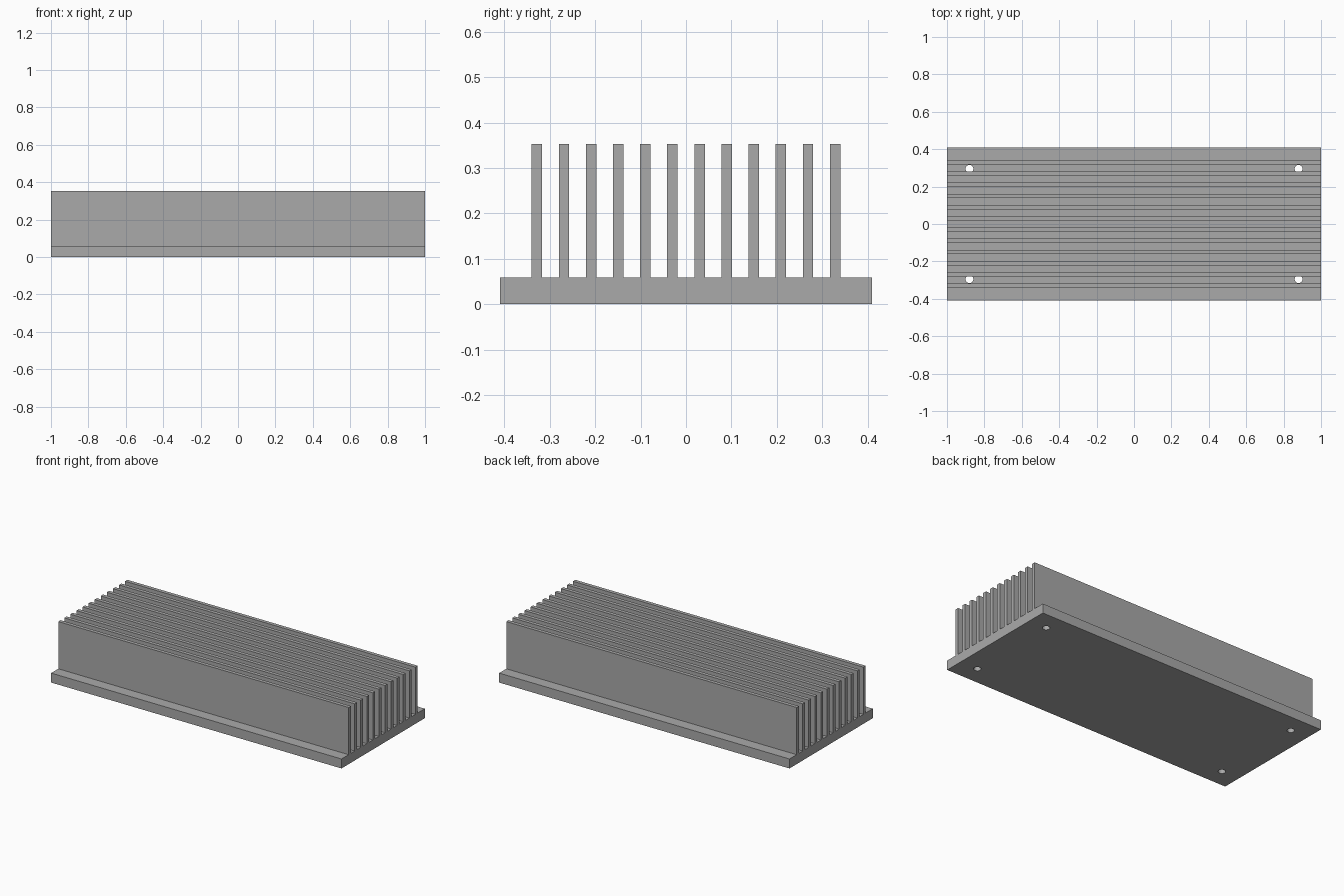
import bpy

LENGTH, DEPTH = 2.0, 0.82
BASE_TOP, FIN_TOP = 0.059, 0.353
FIN_COUNT, FIN_WIDTH, FIN_SPAN = 12, 0.023, 0.657
HOLE_X, HOLE_Y, HOLE_RADIUS = 0.88, 0.295, 0.021

cube = bpy.data.objects.get("Cube")
if cube:
    bpy.data.objects.remove(cube, do_unlink=True)

# Bare metal
metal = bpy.data.materials.new("grey_metal")
metal.use_nodes = True
colour = (0.4, 0.4, 0.4, 1)
metal.diffuse_color = colour
metal.node_tree.nodes["Principled BSDF"].inputs["Base Color"].default_value = colour


def block(name, y, depth, bottom, top):
    """Full-length bar with its scale applied."""
    bpy.ops.mesh.primitive_cube_add(size=1, location=(0, y, (bottom + top) / 2))
    obj = bpy.context.object
    obj.name = name
    obj.scale = (LENGTH, depth, top - bottom)
    bpy.ops.object.transform_apply(location=False, rotation=False, scale=True)
    obj.data.materials.append(metal)
    return obj


# Mounting plate
base = block("base_plate", 0, DEPTH, 0, BASE_TOP)

# Screw holes through the four corners
for side, x in (("right", -HOLE_X), ("left", HOLE_X)):
    for end, y in (("front", -HOLE_Y), ("back", HOLE_Y)):
        bpy.ops.mesh.primitive_cylinder_add(
            vertices=32, radius=HOLE_RADIUS, depth=0.2, location=(x, y, BASE_TOP / 2))
        cutter = bpy.context.object
        cutter.name = f"hole_cutter_{end}_{side}"
        cutter.data.materials.append(metal)
        cut = base.modifiers.new("screw_hole", 'BOOLEAN')
        cut.operation = 'DIFFERENCE'
        cut.solver = 'EXACT'
        cut.object = cutter
        bpy.context.view_layer.objects.active = base
        bpy.ops.object.modifier_apply(modifier=cut.name)
        bpy.data.objects.remove(cutter, do_unlink=True)

# Row of upright cooling fins
for i in range(FIN_COUNT):
    y = FIN_SPAN * (i / (FIN_COUNT - 1) - 0.5)
    block(f"cooling_fin_{i + 1}", y, FIN_WIDTH, BASE_TOP, FIN_TOP)
